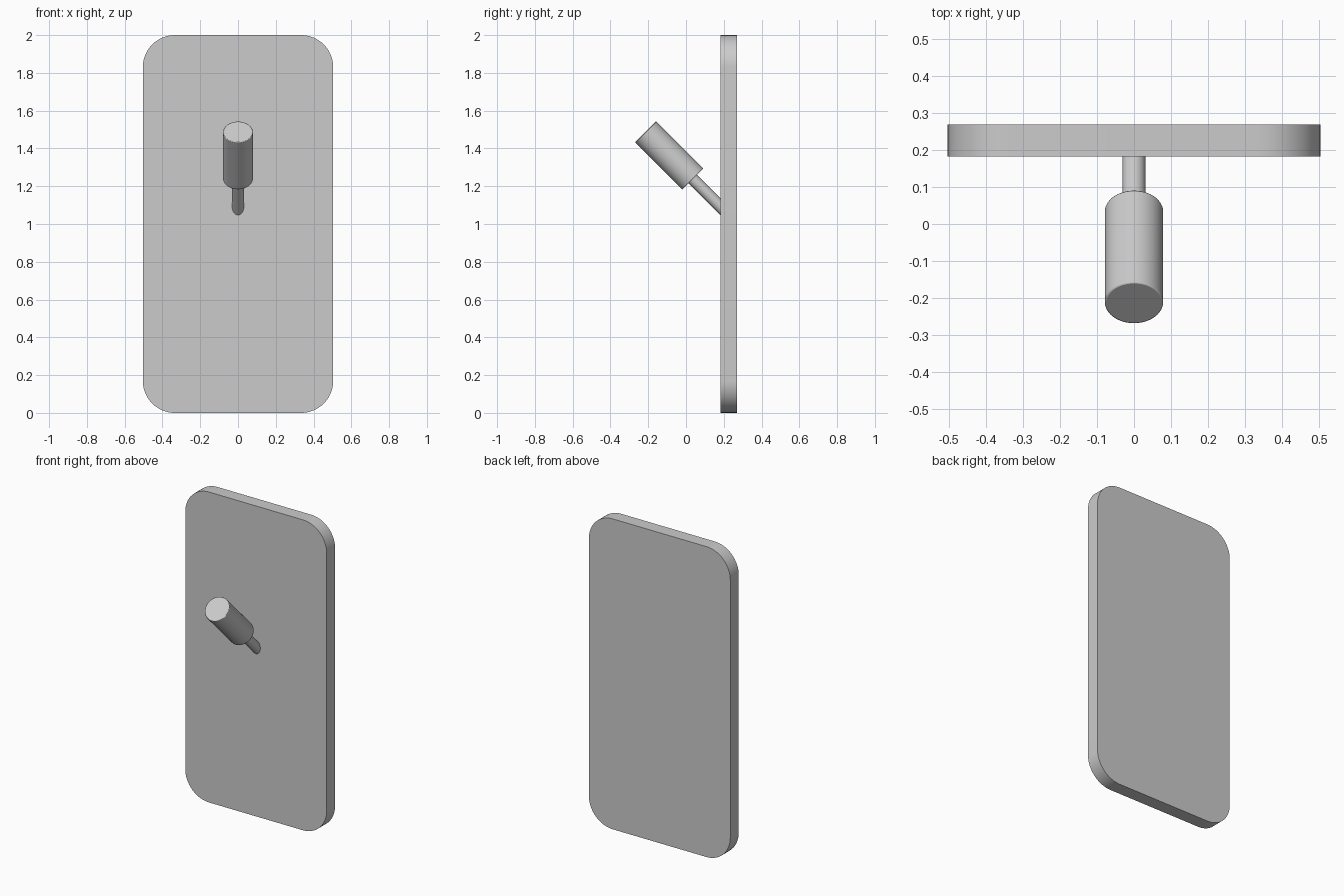
import bpy, bmesh, math
from mathutils import Vector

if "Cube" in bpy.data.objects:
    bpy.data.objects.remove(bpy.data.objects["Cube"])


def finish(obj, bevel=0.0):
    bpy.ops.object.select_all(action='DESELECT')
    obj.select_set(True)
    bpy.context.view_layer.objects.active = obj
    if bevel:
        mod = obj.modifiers.new("edge_bevel", 'BEVEL')
        mod.width, mod.segments = bevel, 2
        mod.limit_method, mod.angle_limit = 'ANGLE', math.radians(50)
    bpy.ops.object.shade_smooth_by_angle(angle=math.radians(35))


def rod(name, start, end, radius, bevel=0.0):
    a, b = Vector(start), Vector(end)
    bpy.ops.mesh.primitive_cylinder_add(vertices=64, radius=radius, depth=(b - a).length,
                                        location=(a + b) / 2)
    obj = bpy.context.object
    obj.name = name
    obj.rotation_euler = (b - a).to_track_quat('Z', 'Y').to_euler()
    finish(obj, bevel)


def rounded_panel(name, half_w, height, y0, y1, r, steps=16):
    bm = bmesh.new()
    verts = []
    corners = [(half_w - r, height - r), (r - half_w, height - r),
               (r - half_w, r), (half_w - r, r)]
    for i, (cx, cz) in enumerate(corners):
        for s in range(steps + 1):
            t = math.pi / 2 * (i + s / steps)
            verts.append(bm.verts.new((cx + r * math.cos(t), y0, cz + r * math.sin(t))))
    face = bm.faces.new(verts)
    new = bmesh.ops.extrude_face_region(bm, geom=[face], use_keep_orig=True)
    moved = [g for g in new["geom"] if isinstance(g, bmesh.types.BMVert)]
    bmesh.ops.translate(bm, vec=(0, y1 - y0, 0), verts=moved)
    bmesh.ops.recalc_face_normals(bm, faces=bm.faces)
    mesh = bpy.data.meshes.new(name)
    bm.to_mesh(mesh)
    bm.free()
    obj = bpy.data.objects.new(name, mesh)
    bpy.context.collection.objects.link(obj)
    finish(obj)


# Upright backing plate with rounded corners
rounded_panel("wall_plate", 0.504, 2.0, 0.183, 0.269, 0.17)

# Tilted lamp head and the thin arm that joins it to the plate
rod("lamp_head", (0, -0.214, 1.488), (0, 0.036, 1.238), 0.079, 0.004)
rod("arm", (0, 0.03, 1.244), (0, 0.22, 1.054), 0.031)
